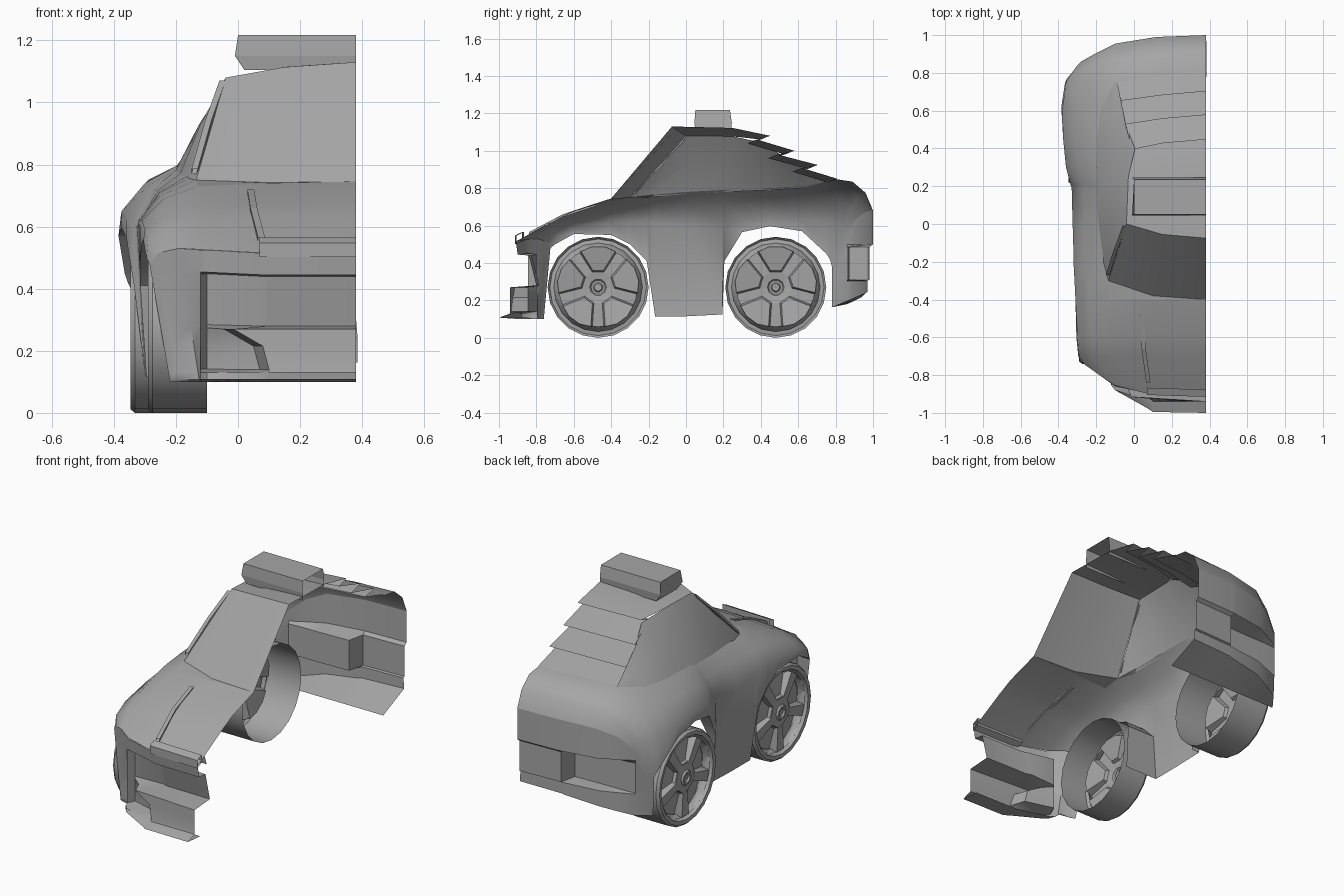
import bpy, bmesh, math
from mathutils import Vector

if "Cube" in bpy.data.objects:
    bpy.data.objects.remove(bpy.data.objects["Cube"])

paint = bpy.data.materials.new("dark_grey")
paint.diffuse_color = (.38, .38, .38, 1)
paint.use_nodes = True
paint.node_tree.nodes["Principled BSDF"].inputs["Base Color"].default_value = paint.diffuse_color


def loft(bm, rows, closed=False):
    """Skin a list of equally long point rows with quads."""
    vs = [[bm.verts.new(p) for p in r] for r in rows]
    n = len(rows[0])
    for a, b in zip(vs, vs[1:]):
        for i in range(n if closed else n - 1):
            j = (i + 1) % n
            bm.faces.new((a[i], a[j], b[j], b[i]))


def finish(bm, name, smooth=30, centre=(0.38, 0, 0.4)):
    bmesh.ops.remove_doubles(bm, verts=bm.verts, dist=0.001)
    bmesh.ops.dissolve_degenerate(bm, edges=bm.edges, dist=0.0005)
    bmesh.ops.recalc_face_normals(bm, faces=bm.faces)
    c = Vector(centre)
    if sum(f.normal.dot(f.calc_center_median() - c) * f.calc_area() for f in bm.faces) < 0:
        bmesh.ops.reverse_faces(bm, faces=bm.faces)
    me = bpy.data.meshes.new(name)
    bm.to_mesh(me)
    bm.free()
    me.materials.append(paint)
    ob = bpy.data.objects.new(name, me)
    bpy.context.collection.objects.link(ob)
    if smooth:
        bpy.ops.object.select_all(action='DESELECT')
        ob.select_set(True)
        bpy.context.view_layer.objects.active = ob
        bpy.ops.object.shade_smooth_by_angle(angle=math.radians(smooth))
    return ob


def section(y, pts):
    return [(x, y, z) for x, z in pts]


C = 0.38  # open centre plane

# Body shell: hood, sides and rear deck
body = bmesh.new()
nose = [(C, -.91, .515), (.08, -.90, .515), (-.10, -.855, .525),
        (-.19, -.795, .53), (-.26, -.745, .515), (-.285, -.725, .48)]
hood = [
    nose,
    section(-.70, [(C, .63), (.05, .63), (-.12, .62), (-.22, .595), (-.29, .55), (-.295, .50)]),
    section(-.60, [(C, .68), (.04, .675), (-.13, .665), (-.23, .635), (-.30, .59), (-.305, .555)]),
    section(-.40, [(C, .745), (.10, .74), (-.13, .73), (-.24, .69), (-.31, .62), (-.31, .55)]),
]
loft(body, hood)
sides = [
    hood[-1][2:],
    section(-.30, [(-.135, .75), (-.25, .70), (-.315, .62), (-.315, .50)]),
    section(-.21, [(-.15, .76), (-.25, .71), (-.32, .62), (-.315, .41)]),
    section(-.165, [(-.16, .765), (-.255, .71), (-.32, .61), (-.295, .115)]),
    section(0, [(-.175, .78), (-.26, .715), (-.325, .60), (-.295, .115)]),
    section(.195, [(-.19, .79), (-.27, .72), (-.33, .60), (-.30, .125)]),
    section(.205, [(-.19, .79), (-.275, .72), (-.335, .60), (-.335, .41)]),
    section(.30, [(-.20, .795), (-.29, .73), (-.36, .62), (-.36, .565)]),
    section(.45, [(-.19, .80), (-.30, .74), (-.375, .65), (-.375, .597)]),
    section(.62, [(-.165, .81), (-.29, .75), (-.378, .63), (-.385, .57)]),
    section(.75, [(-.10, .835), (-.25, .75), (-.36, .62), (-.365, .45)]),
]
loft(body, sides)
tail = [(C, 1, .68), (.12, .99, .68), (-.10, .955, .67),
        (-.20, .905, .63), (-.28, .86, .56), (-.34, .78, .38)]
deck = [
    [(C, .79, .85), (.12, .78, .845)] + sides[-1],
    [(C, .89, .835), (.12, .88, .83), (-.10, .86, .81), (-.23, .83, .73), (-.33, .80, .61), (-.355, .77, .42)],
    [(C, .96, .775), (.12, .955, .77), (-.10, .92, .755), (-.21, .88, .69), (-.30, .84, .59), (-.345, .775, .40)],
    tail,
]
loft(body, deck)
finish(body, "body_shell", 50)

# Wheel arch liners, folded inwards from the lower edges
def liner(name, edge, widths):
    m = bmesh.new()
    loft(m, [[p, (p[0] + w, p[1], p[2])] for p, w in zip(edge, widths)])
    finish(m, name, 30)


lower = [r[-1] for r in sides]
liner("front_arch_liner", [nose[-1], hood[1][-1], hood[2][-1]] + lower[:4],
      [.05, .06, .07, .09, .12, .18, .21])
liner("rear_arch_liner", lower[5:] + [deck[1][-1]], [.05, .06, .08, .09, .09, .07, .06])

# Rear bumper: flush middle panel, recessed pocket beside it, sloping undertray
bm = bmesh.new()
edge = tail[:2] + [(.10, .987, .68)] + tail[2:]
pocket = [.02, .02, .115, .09, .04, 0, 0]
flange = [.03, .03, .03, .02, .01, 0, 0]
bottom = [.245, .24, .235, .215, .195, .18, .165]
rear = [edge]
for k, (z, inset) in enumerate([(.50, [0] * 7), (.485, pocket), (.31, pocket), (.305, flange)]):
    rear.append([(x, y - d, min(z, zt - .012 * (k + 1))) for (x, y, zt), d in zip(edge, inset)])
rear.append([(x + .005, y - d, b) for (x, y, _), d, b in zip(edge, flange, bottom)])
rear.append([(x + .005, .778, .163) for x, _, _ in edge])
loft(bm, rear)
finish(bm, "rear_bumper", 30)

# Front bumper: grille slot, side intake and lower lip
bm = bmesh.new()
plan = [(C, -.91), (.10, -.905), (.07, -.895), (-.10, -.86), (-.12, -.845),
        (-.19, -.795), (-.26, -.745), (-.285, -.725)]
levels = [  # height, then depth offset per column
    (.515, [0] * 8),
    (.445, [.01, .01, .01, .01, 0, 0, 0, 0]),
    (.44, [.07, .07, .07, .06, 0, 0, 0, 0]),
    (.28, [.11, .11, .11, .06, 0, 0, 0, 0]),
    (.27, [-.03, -.01, .05, .06, 0, 0, 0, 0]),
    (.215, [-.03, -.02, .05, .06, 0, 0, 0, 0]),
    (.14, [-.03, -.03, .05, .06, 0, 0, 0, 0]),
    (.13, [-.03, -.035, -.04, -.02, -.01, 0, 0, 0]),
    (.108, [-.09, -.09, -.08, -.02, -.01, 0, 0, 0]),
    (.10, [.02, .02, .02, .03, .03, .02, .01, 0]),
]
ends = [0, 0, 0, .01, .01, .015, 0, -.035]
slant = {.27: -.115, .215: -.02}
rows = []
for z, dys in levels:
    t = (.515 - z) / .41
    rows.append([(x + (.065 * t if i > 4 else slant.get(z, 0) if i in (1, 2) else 0),
                  y + d - (.035 * t if i > 5 else 0), z + ends[i] * (1 - t))
                 for i, ((x, y), d) in enumerate(zip(plan, dys))])
loft(bm, rows)
finish(bm, "front_bumper", 35)

# Cabin: windscreen, roof, stepped louvres and side glass
bm = bmesh.new()
base = [(C, -.40, .745), (.10, -.38, .742), (-.135, -.30, .75)]
head = [(C, -.075, 1.13), (.15, -.055, 1.114), (-.04, 0, 1.08)]
loft(bm, [hood[-1][:3], base])
loft(bm, [base, head])
steps = [(.25, 1.122, -.03), (.45, 1.08, .005), (.38, 1.06, .005), (.58, 1.0, -.045),
         (.49, .98, -.035), (.705, .924, -.07), (.62, .908, -.06), (.81, .85, -.09)]
rows = [head]
for i, (y, z, x) in enumerate(steps):
    drop = .045 if i == 0 else .02
    rows.append([(C, y, z), (.15, y - .02, z - .007), (x, y - .05 * (i > 0), z - drop)])
loft(bm, rows)
low = [sides[i][0] for i in (1, 2, 4, 6, 8, 9, 10)]
low = [(x - .012, y, z - .01) if 0 < i < 6 else (x, y, z) for i, (x, y, z) in enumerate(low)]
top = [low[0], (-.085, -.14, .915), (-.04, 0, 1.08), (-.03, .25, 1.077),
       (.005, .40, 1.045), (-.045, .53, .965), (-.09, .76, .835)]
mid = [tuple((a + b) / 2 - (.01 if k == 0 and 0 < i < 6 else 0) for k, (a, b) in enumerate(zip(p, q)))
       for i, (p, q) in enumerate(zip(low, top))]
loft(bm, [low, mid, top])
finish(bm, "cabin", 28)


def bar(name, path, w, h, across):
    """Box strip along a path, w wide along the across axis and h high."""
    m = bmesh.new()
    a = Vector(across) * w
    up = Vector((0, 0, h))
    loft(m, [[Vector(p), Vector(p) + a, Vector(p) + a + up, Vector(p) + up] for p in path], True)
    finish(m, name, 0, path[0])


# Trim strips
bar("windscreen_pillar", [(-.15, -.27, .77), (-.105, -.13, .93), (-.06, -.01, 1.055)], .02, .015, (1, 0, 0))
bar("hood_ridge", [(.03, -.48, .705), (.04, -.66, .645), (.065, -.84, .55)], .022, .015, (1, 0, 0))
bar("hood_bar", [(.07, -.905, .502), (C, -.915, .502)], .045, .045, (0, .85, .4))

# Roof box, open below and at the centre plane
bm = bmesh.new()
outline = [(.05, 1.105, .03), (.045, 1.15, 0), (.05, 1.217, .01),
           (.235, 1.217, .01), (.245, 1.15, 0), (.24, 1.105, .03)]
rows = [[(-.01 + s, y, z) for y, z, s in outline], [(C, y, z) for y, z, s in outline]]
vs = [[bm.verts.new(p) for p in r] for r in rows]
bm.faces.new(vs[0])
for i in range(5):
    bm.faces.new((vs[0][i], vs[0][i + 1], vs[1][i + 1], vs[1][i]))
finish(bm, "roof_box", 0, (.3, .15, 1.1))


# Wheels: open tyre, five dished pockets with spokes between them, and hub
def wheel(name, xo, xi, y):
    z, n = .27, 20

    def pt(x, r, a):
        return (x, y + r * math.cos(a), z + r * math.sin(a))

    def ring(x, r, k=n):
        return [pt(x, r, 2 * math.pi * i / k) for i in range(k)]

    m = bmesh.new()
    loft(m, [ring(xi, .27), ring(xo + .015, .27), ring(xo, .258), ring(xo + .003, .237),
             ring(xo + .03, .228), ring(xo + .05, .21)], True)
    finish(m, name + "_tyre", 30, (xi, y, z))
    m = bmesh.new()
    shape = [(.222, -28), (.228, -10), (.228, 10), (.222, 28), (.085, 21), (.085, -21)]
    for s in range(5):
        a = math.radians(90 + 72 * s)
        rim = [pt(xo + .015, r, a + math.radians(d)) for r, d in shape]
        mid = Vector(pt(xo + .055, .16, a))
        floor = [(xo + (.06 if i < 4 else .035), *(Vector(p).lerp(mid, .12))[1:]) for i, p in enumerate(rim)]
        loft(m, [rim, floor], True)
        m.faces.new([m.verts.new(p) for p in floor])
        b = a + math.radians(72)
        right = [pt(xo + .015, .222, b - math.radians(28)), pt(xo + .015, .085, b - math.radians(21))]
        loft(m, [[rim[3], rim[4]], right])
    loft(m, [ring(xo + .018, .088, 10), ring(xo + .012, .045, 10), ring(xo + .002, .038, 10),
             ring(xo + .002, .026, 10), ring(xo + .012, .02, 10), ring(xo + .012, .001, 10)], True)
    finish(m, name + "_spokes", 0, (xo + .1, y, z))


wheel("front_wheel", -.29, -.10, -.47)
wheel("rear_wheel", -.347, -.12, .48)
